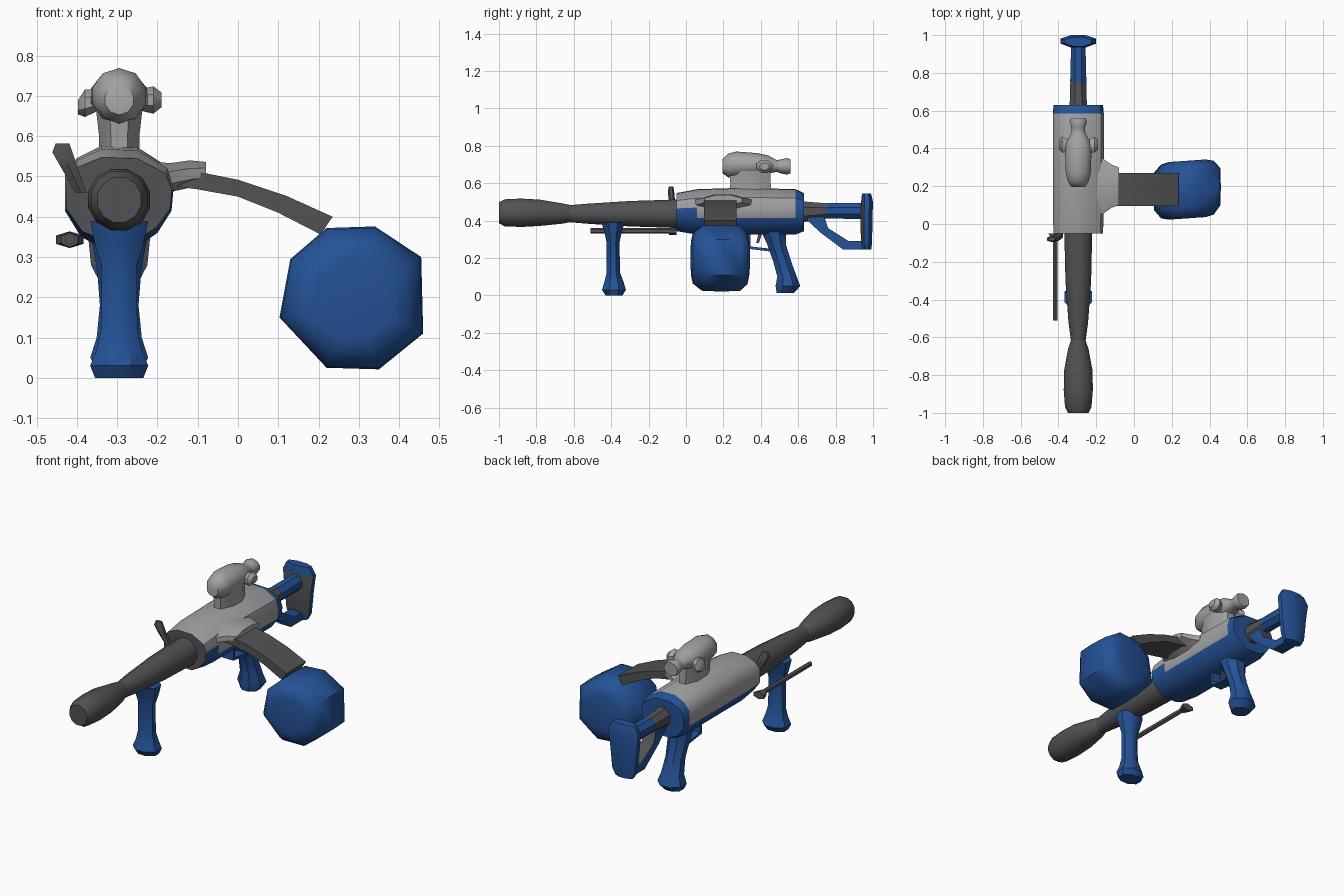
import bpy, bmesh, math
from mathutils import Vector

cube = bpy.data.objects.get("Cube")
if cube:
    bpy.data.objects.remove(cube, do_unlink=True)


def material(name, color):
    m = bpy.data.materials.new(name)
    m.use_nodes = True
    m.diffuse_color = (*color, 1)
    for node in m.node_tree.nodes:
        if node.type == 'BSDF_PRINCIPLED':
            node.inputs["Base Color"].default_value = (*color, 1)
            node.inputs["Roughness"].default_value = 0.7
    return m


BLUE = material("blue", (0.018, 0.085, 0.31))
DARK = material("dark grey", (0.085, 0.085, 0.093))
LIGHT = material("light grey", (0.36, 0.355, 0.37))
CX = -0.295   # centre line of the body


def build(name, rings, mats, rule=None, bevel=0, angle=40):
    """Skin a list of equal point rings and close both ends."""
    bm = bmesh.new()
    loops = [[bm.verts.new(p) for p in ring] for ring in rings]
    n = len(loops[0])
    for a, b in zip(loops, loops[1:]):
        for i in range(n):
            j = (i + 1) % n
            bm.faces.new((a[i], a[j], b[j], b[i]))
    bm.faces.new(loops[0])
    bm.faces.new(loops[-1])
    bmesh.ops.recalc_face_normals(bm, faces=bm.faces)
    if rule:
        for f in bm.faces:
            f.material_index = rule(f.calc_center_median(), f.normal)
    mesh = bpy.data.meshes.new(name)
    bm.to_mesh(mesh)
    bm.free()
    ob = bpy.data.objects.new(name, mesh)
    bpy.context.collection.objects.link(ob)
    for m in mats:
        mesh.materials.append(m)
    if bevel:
        mod = ob.modifiers.new("soft edges", 'BEVEL')
        mod.width, mod.segments = bevel, 2
    bpy.ops.object.select_all(action='DESELECT')
    ob.select_set(True)
    bpy.context.view_layer.objects.active = ob
    bpy.ops.object.shade_smooth_by_angle(angle=math.radians(angle))
    return ob


def loft(name, axis, sections, mats, n=8, **kw):
    """Sections are (position, centre a, centre b, radius a, radius b)."""
    rings = []
    for t, a, b, ra, rb in sections:
        ring = []
        for i in range(n):
            ang = 2 * math.pi * (i + 0.5) / n
            k = 1 / math.cos(math.pi / n)
            u, v = a + ra * k * math.cos(ang), b + rb * k * math.sin(ang)
            ring.append({'x': (t, u, v), 'y': (u, t, v), 'z': (u, v, t)}[axis])
        rings.append(ring)
    return build(name, rings, mats, **kw)


def slab(name, axis, outline, lo, hi, mats, **kw):
    """Extrude a flat outline along x (outline is y, z) or y (outline is x, z)."""
    rings = [[(t, u, v) if axis == 'x' else (u, t, v) for u, v in outline]
             for t in (lo, hi)]
    return build(name, rings, mats, **kw)


# Receiver: light cover over a blue lower frame, blue rear end, dark front end
profile = [(-.43, .50), (-.43, .415), (-.39, .35), (-.34, .325), (-.25, .325),
           (-.2, .36), (-.165, .415), (-.16, .47), (-.175, .52), (-.25, .565),
           (-.34, .568), (-.40, .54)]


def receiver_rule(c, normal):
    if c.y < -0.04:
        return 1
    if c.y > 0.58:
        return 0
    low = 0.46 if c.y < 0.06 and c.x > CX else 0.42
    return 0 if c.z < low else 2


stations = [(-.05, .97, .84), (.06, 1, 1), (.30, 1, 1.06), (.585, 1, 1), (.63, .97, .84)]
rings = [[(CX + (x - CX) * sx, y, .44 + (z - .44) * (sz if z > .44 else min(sz, 1)))
          for x, z in profile] for y, sx, sz in stations]
build("receiver", rings, [BLUE, DARK, LIGHT], rule=receiver_rule)

# Barrel with swollen muzzle
loft("barrel", 'y', [(-.04, CX, .437, .074, .076), (-.3, CX, .437, .068, .068),
                     (-.52, CX, .437, .052, .054), (-.64, CX, .437, .036, .044)], [DARK], n=12)
loft("muzzle", 'y', [(-.61, CX, .438, .036, .044), (-.66, CX, .438, .054, .054),
                     (-.78, CX, .442, .076, .07), (-.88, CX, .442, .077, .076),
                     (-.97, CX, .442, .07, .072), (-1, CX, .442, .054, .056)], [DARK], n=12)

# Front and rear grips
loft("front_grip", 'z', [(0, CX, -.385, .06, .045), (.03, CX, -.385, .072, .064),
                         (.07, CX, -.385, .056, .052), (.12, CX, -.388, .045, .036),
                         (.28, CX, -.39, .044, .034), (.33, CX, -.39, .06, .044),
                         (.39, CX, -.39, .072, .062)], [BLUE])
loft("rear_grip", 'z', [(.012, CX, .53, .05, .045), (.05, CX, .545, .072, .066),
                        (.1, CX, .54, .056, .052), (.18, CX, .515, .048, .048),
                        (.27, CX, .485, .055, .05), (.34, CX, .47, .068, .066)], [BLUE])

# Trigger and its guard
slab("trigger_guard", 'x', [(.33, .34), (.33, .25), (.45, .235), (.45, .25), (.345, .262),
                            (.345, .34)], CX - .035, CX + .035, [BLUE])
slab("trigger", 'x', [(.39, .34), (.375, .28), (.39, .28), (.41, .34)],
     CX - .01, CX + .01, [DARK])

# Charging handle and side rod
loft("charging_handle", 'z', [(.46, -.39, -.06, .014, .02), (.52, -.418, -.077, .02, .015),
                              (.56, -.436, -.08, .025, .014),
                              (.582, -.436, -.08, .017, .01)], [DARK], n=6)
loft("side_rod", 'y', [(-.51, -.417, .345, .011, .013), (-.06, -.417, .345, .011, .013)],
     [DARK], n=6)
loft("rod_end", 'y', [(-.09, -.418, .343, .02, .016), (-.05, -.418, .343, .034, .018)],
     [DARK], n=6)

# Feed cover on the side and curved ammunition chute
loft("feed_cover", 'x', [(-.23, .2, .48, .18, .06), (-.17, .2, .497, .15, .036),
                         (-.12, .2, .506, .115, .034), (-.08, .2, .51, .10, .026)], [LIGHT])
slab("feed_chute", 'y', [(-.15, .475), (-.1, .468), (0, .45), (.1, .41), (.205, .356),
                         (.235, .4), (.12, .452), (0, .492), (-.1, .512), (-.15, .515)],
     .095, .27, [DARK])

# Eight sided drum with rounded faces
drum = [(.22, .372), (.34, .376), (.455, .3), (.46, .11), (.35, .021), (.22, .025),
        (.103, .15), (.13, .295)]
centre = Vector((.285, .2))
drum_rings = []
for y, s in [(.03, .55), (.04, .78), (.085, .98), (.185, 1), (.285, .98), (.325, .78), (.335, .55)]:
    pts = [centre + (Vector(p) - centre) * s for p in drum]
    drum_rings.append([(p.x, y + .07 * (p.x - .285), p.y) for p in pts])
build("ammunition_drum", drum_rings, [BLUE], angle=50)

# Sight: mount, bulbous body with eyepiece, side knobs
loft("sight_mount", 'z', [(.55, CX, .345, .05, .11), (.60, CX, .345, .05, .108),
                          (.67, CX, .34, .058, .11)], [LIGHT])
loft("sight_body", 'y', [(.195, CX, .69, .035, .035), (.225, CX, .695, .055, .06),
                         (.27, CX, .7, .066, .066), (.38, CX, .7, .07, .058),
                         (.44, CX, .7, .06, .046), (.485, CX, .692, .036, .03),
                         (.51, CX, .69, .036, .036), (.54, CX, .69, .046, .042),
                         (.558, CX, .69, .04, .036)], [LIGHT], n=10, angle=50)
loft("sight_knobs", 'x', [(CX - .102, .42, .672, .025, .018), (CX - .085, .42, .682, .042, .034),
                          (CX - .05, .41, .69, .032, .026), (CX + .05, .41, .69, .032, .026),
                          (CX + .085, .42, .69, .042, .034),
                          (CX + .105, .42, .69, .025, .018)], [LIGHT])

# Stock: dark neck, blue tube, sloping strut and butt plate
loft("stock_neck", 'y', [(.62, CX, .447, .046, .056), (.76, CX, .452, .042, .04)], [DARK])
loft("stock_tube", 'y', [(.75, CX, .452, .043, .041), (.95, CX, .452, .038, .043)], [BLUE])
slab("stock_strut", 'x', [(.65, .40), (.72, .335), (.84, .245), (.95, .245), (.95, .29),
                          (.87, .29), (.76, .36), (.74, .42), (.65, .42)],
     CX - .036, CX + .036, [BLUE, DARK],
     rule=lambda c, normal: 1 if normal.z > .3 and c.z > .3 else 0)
loft("butt_plate", 'z', [(.245, CX, .965, .052, .025), (.28, CX, .965, .07, .03),
                         (.42, CX, .965, .084, .032), (.5, CX, .968, .094, .032),
                         (.545, CX, .965, .07, .024)], [BLUE, DARK],
     rule=lambda c, normal: 1 if normal.y < -.9 and .27 < c.z < .5 else 0)
